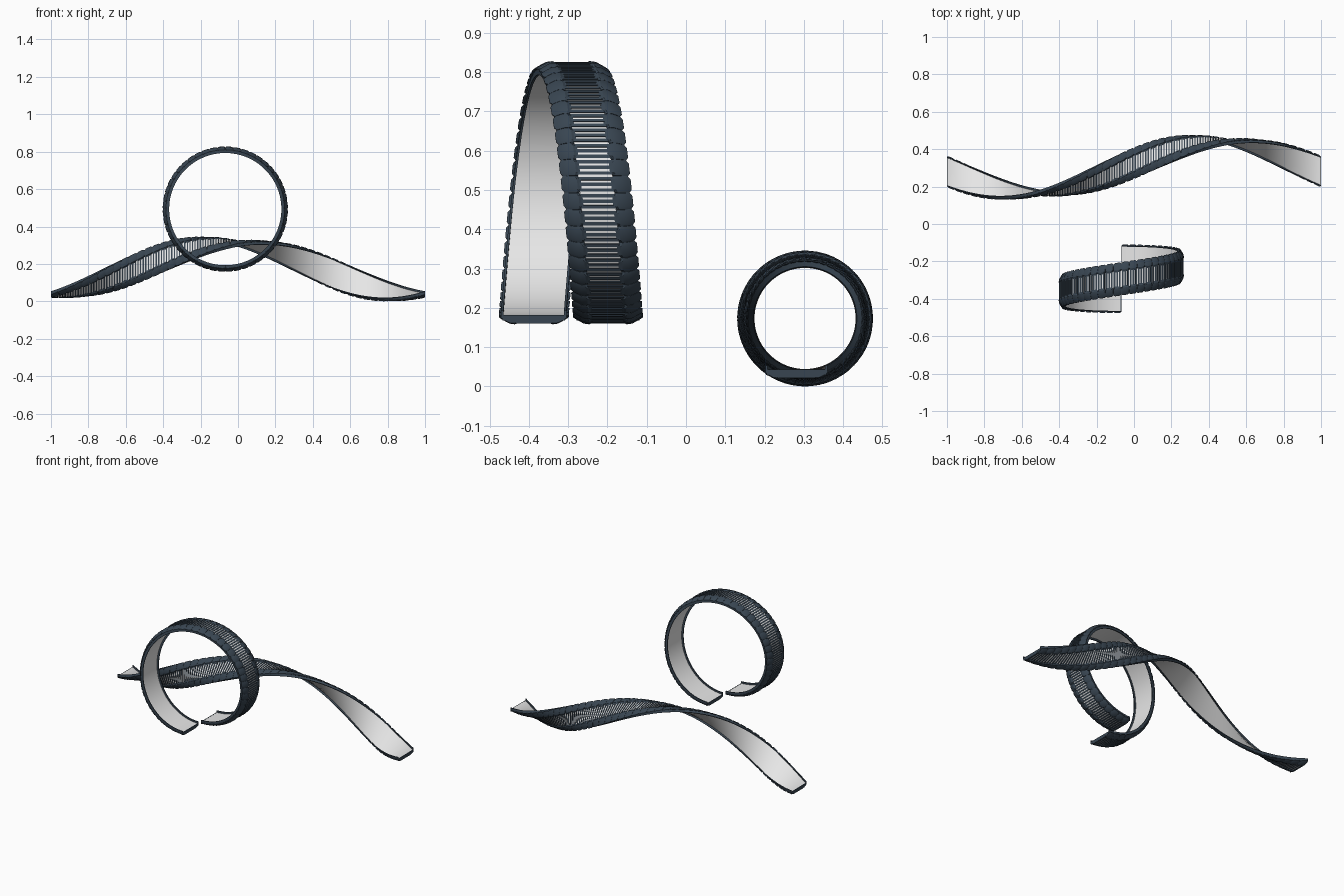
import bpy, bmesh, math
from mathutils import Vector

if "Cube" in bpy.data.objects:
    bpy.data.objects.remove(bpy.data.objects["Cube"])


def material(name, rgb):
    m = bpy.data.materials.new(name)
    m.diffuse_color = (*rgb, 1)
    m.use_nodes = True
    m.node_tree.nodes["Principled BSDF"].inputs["Base Color"].default_value = m.diffuse_color
    return m


DARK = material("dark slate", (0.04, 0.06, 0.083))
WHITE = material("off white", (0.8, 0.8, 0.8))


# Strip paths: s = 0..1 along, u = across, h = outward from the white face
def loop_path(s, u, h):
    a = 2 * math.pi * s
    r = 0.311 + h
    return Vector((-0.068 - r * math.sin(a),
                   -0.293 - 0.0945 * math.cos(a / 2) + u,
                   0.493 - r * math.cos(a)))


def roll_path(s, u, h):
    a = 2 * math.pi * s
    d = 0.130 + h
    u = 0.95 * u + 0.022      # the strip sits off-centre on its circle
    return Vector((-1 + 2 * s,
                   0.303 - d * math.sin(a) - u * math.cos(a),
                   0.173 - d * math.cos(a) + u * math.sin(a)))


def loft(bm, path, profile, stations):
    """Closed solid; stations = (s, shrink towards the profile centre)."""
    cu = sum(p[0] for p in profile) / len(profile)
    ch = sum(p[1] for p in profile) / len(profile)
    rings = [[bm.verts.new(path(s, cu + (u - cu) * k, ch + (h - ch) * k))
              for u, h in profile] for s, k in stations]
    n = len(profile)
    for a, b in zip(rings, rings[1:]):
        for i in range(n):
            j = (i + 1) % n
            bm.faces.new((a[i], a[j], b[j], b[i]))
    bm.faces.new(rings[0][::-1])
    bm.faces.new(rings[-1])


def box(u0, u1, h0, h1):
    return [(u0, h0), (u1, h0), (u1, h1), (u0, h1)]


def mirrored(profile):
    return [profile, [(-u, h) for u, h in profile]]


def finish(name, bm, mat):
    bmesh.ops.recalc_face_normals(bm, faces=bm.faces)
    me = bpy.data.meshes.new(name)
    bm.to_mesh(me)
    bm.free()
    me.materials.append(mat)
    ob = bpy.data.objects.new(name, me)
    bpy.context.collection.objects.link(ob)
    bpy.ops.object.select_all(action='DESELECT')
    ob.select_set(True)
    bpy.context.view_layer.objects.active = ob
    bpy.ops.object.shade_smooth_by_angle(angle=math.radians(25))


PAD = [(0.038, 0.005), (0.038, 0.020), (0.048, 0.024), (0.062, 0.022),
       (0.080, 0.012), (0.089, 0.006), (0.089, 0.003), (0.080, 0.003)]


def build_strip(name, path, pads, rungs, fill):
    full = [(i / 144, 1) for i in range(145)]
    inset = [(0.001 + 0.998 * s, 1) for s, _ in full]

    # white core: inner face, raised in the middle to just under the rungs
    bm = bmesh.new()
    core = [(-0.078, 0), (0.078, 0), (0.078, 0.003), (0.044, 0.003), (0.044, 0.0185),
            (-0.044, 0.0185), (-0.044, 0.003), (-0.078, 0.003)]
    loft(bm, path, core, inset)
    finish(name + "_white_core", bm, WHITE)

    # dark rims and pad bases along both edges, and a bar across each end
    bm = bmesh.new()
    rim = [(0.077, -0.011), (0.083, -0.011), (0.083, 0.008),
           (0.045, 0.015), (0.045, 0.0035), (0.077, 0.0035)]
    for p in mirrored(rim):
        loft(bm, path, p, full)
    for s0, s1 in ((0, 0.002), (0.998, 1)):
        loft(bm, path, box(-0.08, 0.08, -0.0005, 0.014), [(s0, 1), (s1, 1)])
        loft(bm, path, box(-0.05, 0.05, 0.012, 0.021), [(s0, 1), (s1, 1)])
    finish(name + "_rims", bm, DARK)

    # chamfered edge pads
    bm = bmesh.new()
    for i in range(pads):
        st = [((i + t) / pads, k) for t, k in
              ((0.01, 0.74), (0.2, 1), (0.8, 1), (0.99, 0.74))]
        for p in mirrored(PAD):
            loft(bm, path, p, st)
    finish(name + "_edge_pads", bm, DARK)

    # thin cross rungs between the pads
    bm = bmesh.new()
    n = pads * rungs
    for i in range(n):
        c = (i + 0.5) / n
        w = fill / n / 2
        loft(bm, path, box(-0.045, 0.045, 0.016, 0.0215), [(c - w, 1), (c + w, 1)])
    finish(name + "_rungs", bm, DARK)


build_strip("loop_strip", loop_path, 48, 3, 0.58)
build_strip("roll_strip", roll_path, 48, 3, 0.45)
